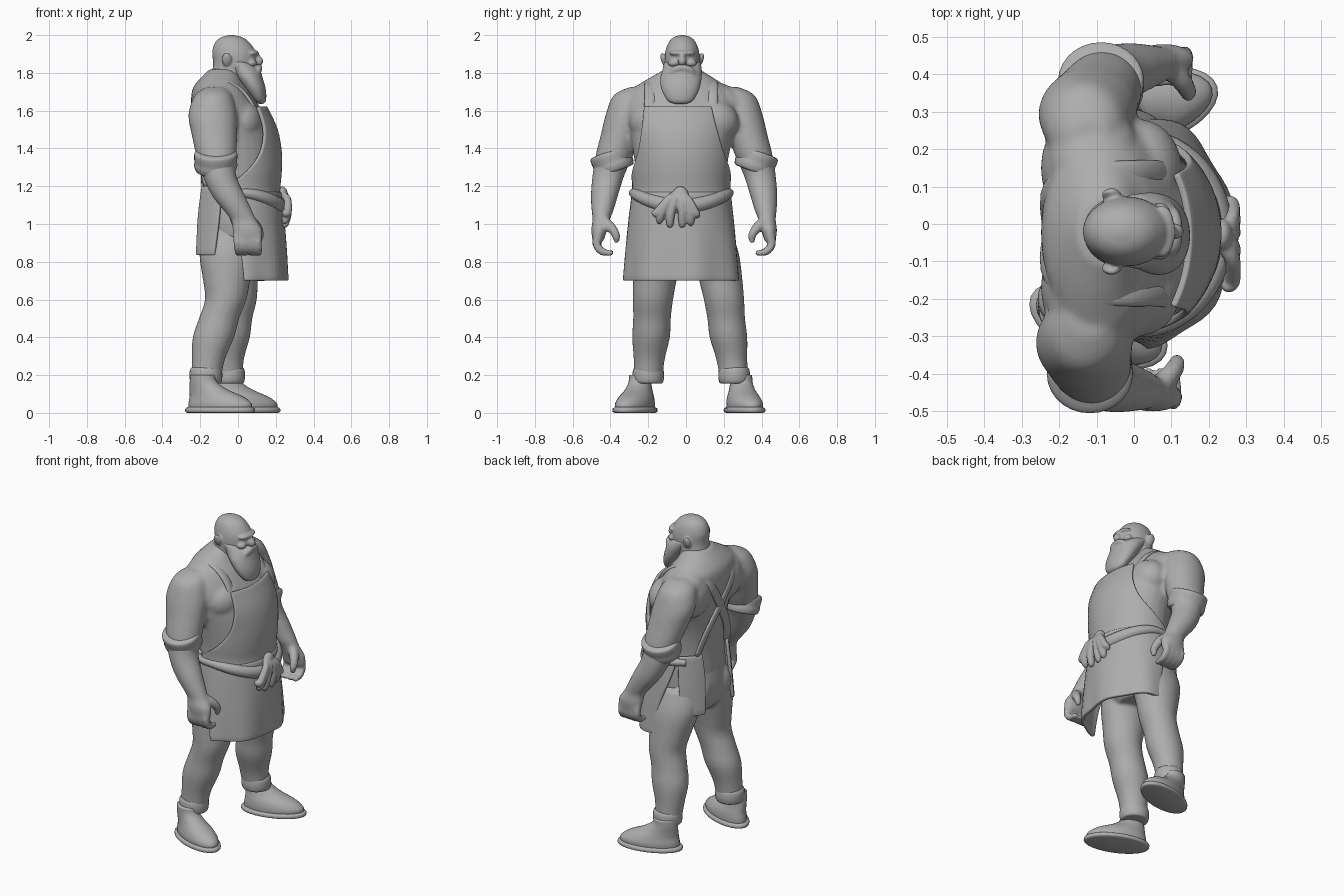
import bpy, bmesh, math
from mathutils import Vector, Matrix

grey = bpy.data.materials.new("clay_grey")
grey.diffuse_color = (0.42, 0.42, 0.42, 1)


def finish(name, bm, mat=None, solid=0, remesh=0):
    if mat:
        bm.transform(mat)
    bmesh.ops.recalc_face_normals(bm, faces=bm.faces[:])
    me = bpy.data.meshes.new(name)
    bm.to_mesh(me)
    bm.free()
    me.materials.append(grey)
    me.shade_smooth()
    ob = bpy.data.objects.new(name, me)
    bpy.context.collection.objects.link(ob)
    if solid:
        m = ob.modifiers.new("thickness", 'SOLIDIFY')
        m.thickness, m.offset = solid, 0
        b = ob.modifiers.new("soft_edge", 'BEVEL')
        b.width, b.segments = solid * 0.3, 2
    if remesh:
        r = ob.modifiers.new("blend", 'REMESH')
        r.mode, r.voxel_size, r.use_smooth_shade = 'VOXEL', remesh, True
        s = ob.modifiers.new("soften", 'SMOOTH')
        s.factor, s.iterations = 0.5, 6
    return ob


def spline(rows, n=4):
    """Catmull-Rom through tuples of numbers."""
    out = []
    for i in range(len(rows) - 1):
        q = [rows[max(i - 1, 0)], rows[i], rows[i + 1], rows[min(i + 2, len(rows) - 1)]]
        for k in range(n):
            t = k / n
            out.append([0.5 * (2 * b + (c - a) * t + (2 * a - 5 * b + 4 * c - d) * t * t
                               + (3 * b - a - 3 * c + d) * t ** 3) for a, b, c, d in zip(*q)])
    return out + [list(rows[-1])]


def skin(bm, rings, closed=True):
    vs = [[bm.verts.new(p) for p in r] for r in rings]
    n = len(vs[0])
    for a, b in zip(vs, vs[1:]):
        for i in range(n if closed else n - 1):
            j = (i + 1) % n
            bm.faces.new((a[i], a[j], b[j], b[i]))
    if closed:
        bm.faces.new(vs[0][::-1])
        bm.faces.new(vs[-1])


def loft(bm, rows, n=28):
    """Stacked oval sections: x, y, z, half depth, half width."""
    skin(bm, [[(x + a * math.cos(t), y + b * math.sin(t), z)
               for t in (2 * math.pi * i / n for i in range(n))]
              for x, y, z, a, b in spline(rows)])


def sheet(name, rows, solid=0.02, ripple=0, n=32):
    """Curved cloth: x, y, z, half depth, half width, start angle, end angle."""
    bm = bmesh.new()
    rings = []
    for x, y, z, a, b, t0, t1 in spline(rows):
        ring = []
        for i in range(n + 1):
            t = math.radians(t0 + (t1 - t0) * i / n)
            w = ripple * math.sin(7 * t) * max(0, 1.1 - z)
            ring.append((x + (a + w) * math.cos(t), y + (b + w) * math.sin(t), z))
        rings.append(ring)
    skin(bm, rings, False)
    return finish(name, bm, solid=solid)


def tube(bm, rows, n=12, flat=1.0):
    """Round tube along x, y, z, radius points."""
    pts = spline(rows)
    rings = []
    for i, p in enumerate(pts):
        d = (Vector(pts[min(i + 1, len(pts) - 1)][:3]) - Vector(pts[max(i - 1, 0)][:3])).normalized()
        u = d.cross(Vector((0, 1, 0)))
        u = (u if u.length > 0.15 else d.cross(Vector((1, 0, 0)))).normalized()
        v = d.cross(u)
        rings.append([Vector(p[:3]) + p[3] * (flat * math.cos(t) * u + math.sin(t) * v)
                      for t in (2 * math.pi * k / n for k in range(n))])
    skin(bm, rings)


def ball(bm, loc, size, rot=0):
    m = Matrix.Translation(loc) @ Matrix.Rotation(rot, 4, 'X') @ Matrix.Diagonal((*size, 1))
    bmesh.ops.create_uvsphere(bm, u_segments=20, v_segments=12, radius=1, matrix=m)


# torso, arms and hands blended into one skin
TORSO = [(-.01, -.02, .88, .16, .21), (-.01, -.025, 1.0, .19, .235), (0, -.025, 1.2, .195, .235),
         (.0, -.025, 1.35, .205, .25), (-.025, -.02, 1.5, .205, .28), (-.06, -.02, 1.6, .187, .30),
         (-.09, -.025, 1.7, .155, .27), (-.095, -.025, 1.755, .12, .20), (-.075, -.02, 1.82, .075, .09)]
ARM = [(-.12, .24, 1.725, .05, .05), (-.13, .27, 1.68, .10, .105), (-.135, .305, 1.58, .128, .11),
       (-.125, .337, 1.47, .12, .105), (-.115, .367, 1.37, .108, .10), (-.10, .40, 1.26, .09, .085),
       (-.05, .422, 1.15, .088, .072), (.0, .432, 1.07, .075, .058), (.03, .44, 1.02, .068, .045),
       (.05, .45, .97, .08, .042), (.055, .455, .91, .075, .03)]
bm = bmesh.new()
loft(bm, TORSO)
for s in (-1, 1):
    sy = lambda y: s * y - .01
    # the far arm hangs slightly further forward
    sx = lambda x, z: x + (.03 * min(1, max(0, (1.65 - z) / .3)) if s > 0 else 0)
    loft(bm, [(sx(x, z), sy(y), z, a, b) for x, y, z, a, b in ARM])
    for i in range(4):
        x = sx(-.005 + .036 * i, 0)
        tube(bm, [(x, sy(.458), .95, .022), (x + .003, sy(.464), .89, .022),
                  (x + .006, sy(.43), .852, .021), (x + .008, sy(.375), .845, .015)])
    tube(bm, [(sx(.06, 0), sy(.43), 1.02, .03), (sx(.10, 0), sy(.39), .985, .028),
              (sx(.115, 0), sy(.36), .94, .023), (sx(.11, 0), sy(.36), .90, .015)])
    # chest, shoulder blade and neck-to-shoulder masses
    ball(bm, (.02, sy(.15), 1.54), (.11, .14, .12))
    ball(bm, (-.15, sy(.16), 1.59), (.10, .14, .14))
    ball(bm, (-.11, sy(.20), 1.655), (.12, .16, .085), s * -.42)
finish("body", bm, remesh=.011)

# rolled sleeves
for s in (-1, 1):
    bm = bmesh.new()
    loft(bm, [(0, 0, -.055, .085, .08), (0, 0, -.05, .105, .10), (0, 0, -.025, .114, .108),
              (0, 0, .0, .113, .107), (0, 0, .035, .115, .108), (0, 0, .052, .109, .103),
              (0, 0, .058, .09, .085)])
    finish("sleeve_roll", bm, Matrix.Translation((-.118 + (.03 if s > 0 else 0), s * .38 - .01, 1.33))
           @ Matrix.Rotation(s * math.radians(-21), 4, 'X'))

# head
bm = bmesh.new()
loft(bm, [(-.06, -.02, 1.70, .11, .12), (-.05, -.02, 1.79, .092, .095), (-.02, -.02, 1.85, .112, .094),
          (-.022, -.02, 1.91, .115, .09), (-.03, -.02, 1.96, .092, .073), (-.033, -.02, 1.988, .058, .047),
          (-.035, -.02, 2.0, .012, .012)])
ball(bm, (.075, -.02, 1.905), (.036, .072, .017))
ball(bm, (.108, -.02, 1.862), (.026, .022, .026))
ball(bm, (.095, -.02, 1.885), (.022, .014, .03))
for s in (-1, 1):
    ball(bm, (.07, s * .045 - .02, 1.852), (.03, .032, .022))
    ball(bm, (-.06, s * .098 - .02, 1.87), (.027, .015, .038), s * -.3)
finish("head", bm, remesh=.006)

# beard and moustache
bm = bmesh.new()
loft(bm, [(.122, -.03, 1.636, .015, .035), (.113, -.03, 1.655, .036, .07), (.09, -.03, 1.71, .058, .1),
          (.06, -.027, 1.77, .072, .11), (.03, -.02, 1.82, .083, .104), (-.01, -.02, 1.86, .075, .097)])
for s in (-1, 1):
    tube(bm, [(.112, -.02, 1.83, .018), (.106, s * .04 - .02, 1.815, .02), (.085, s * .075 - .02, 1.775, .012)])
finish("beard", bm, remesh=.007)

# trousers: the far leg steps forward and out
LEG = [(-.05, .12, .98, .13, .11), (-.055, .145, .85, .15, .125), (-.06, .165, .7, .125, .115),
       (-.065, .175, .6, .11, .107), (-.10, .18, .5, .107, .1), (-.13, .185, .4, .11, .1),
       (-.157, .195, .28, .087, .082), (-.17, .2, .16, .078, .074)]
bm = bmesh.new()
loft(bm, [(-.04, -.02, .80, .11, .12), (-.045, -.02, .87, .165, .21), (-.03, -.02, 1.0, .18, .22),
          (0, -.02, 1.15, .18, .22)])
for s in (-1, 1):
    rows = []
    for x, y, z, a, b in LEG:
        f = (.98 - z) / .73 if s > 0 else 0
        rows.append((x + .105 * f, s * (y + .05 * f), z, a, b))
    loft(bm, rows)
    ball(bm, (-.12, s * .1 - .02, .95), (.10, .10, .11))
finish("trousers", bm, remesh=.011)

# trouser cuffs, shoes and soles
for s, ankle, foot, turn in ((-1, (-.17, -.2), (-.095, -.27), -23), (1, (-.05, .255), (.035, .31), 17)):
    bm = bmesh.new()
    x, y = ankle
    loft(bm, [(x, y, .155, .06, .06), (x, y, .16, .08, .077), (x, y, .19, .087, .084),
              (x, y, .225, .085, .081), (x, y, .24, .076, .073)])
    finish("trouser_cuff", bm)
    place = Matrix.Translation((*foot, 0)) @ Matrix.Rotation(math.radians(turn), 4, 'Z')
    bm = bmesh.new()
    loft(bm, [(0, 0, .0, .183, .085), (0, 0, .006, .195, .098), (0, 0, .022, .195, .098),
              (0, 0, .03, .183, .085)])
    finish("sole", bm, place)
    bm = bmesh.new()
    loft(bm, [(0, 0, .02, .178, .084), (0, 0, .05, .178, .086), (-.02, 0, .085, .152, .078),
              (-.06, .005 * s, .12, .11, .065), (-.09, .01 * s, .16, .077, .058), (-.095, .012 * s, .2, .067, .056)])
    finish("shoe", bm, place)

# apron
sheet("apron_bib", [(-.005, -.025, 1.14, .222, .255, -115, 115), (0, -.025, 1.2, .215, .25, -105, 105),
                    (0, -.025, 1.28, .222, .258, -78, 78), (0, -.025, 1.38, .222, .265, -58, 56),
                    (-.018, -.03, 1.5, .218, .285, -45, 42), (-.055, -.035, 1.62, .20, .30, -38, 34)])
sheet("apron_skirt", [(0, -.025, 1.17, .222, .25, -112, 112), (.005, -.025, 1.05, .228, .265, -104, 104),
                      (.02, -.022, .88, .225, .282, -93, 93), (.028, -.02, .70, .225, .297, -89, 89)],
      solid=.022, ripple=.02)
for s in (-1, 1):
    sheet("back_flap", [(-.01, -.02, 1.2, .205, .24, s * 113, s * 149), (-.02, -.02, 1.05, .212, .25, s * 111, s * 151),
                        (-.03, -.02, .835, .22, .262, s * 115, s * 148)], n=10)
    # shoulder straps crossing on the back
    bm = bmesh.new()
    tube(bm, [(.10, s * .165 - .03, 1.58, .03), (.055, s * .165 - .025, 1.665, .03), (-.01, s * .165 - .025, 1.73, .03),
              (-.10, s * .16 - .025, 1.755, .03), (-.19, s * .14 - .025, 1.715, .03), (-.238, s * .09 - .02, 1.62, .03),
              (-.228, -.02, 1.48, .03), (-.2, s * -.10 - .02, 1.33, .03), (-.17, s * -.15 - .02, 1.2, .03)], flat=.4)
    finish("apron_strap", bm)

# rolled waist cloth, dipping at the front
bm = bmesh.new()
rows = []
for i in range(21):
    t = math.radians(-125 + 12.5 * i)
    c = max(0, math.cos(t))
    rows.append((.222 * math.cos(t), -.025 + .255 * math.sin(t), 1.165 - .07 * c * c, .022 + .02 * c))
tube(bm, rows)
finish("waist_roll", bm)

# bow knot with hanging loops
bm = bmesh.new()
ball(bm, (.235, -.03, 1.15), (.03, .045, .05))
for y, z, r in ((-.165, 1.06, .02), (-.14, 1.02, .02), (-.085, 1.0, .02), (-.02, 1.0, .02),
                (.025, 1.01, .02), (.06, 1.05, .018)):
    m = (y - .03) / 2
    tube(bm, [(.235, -.03 + .2 * y, 1.16, .014), (.262, m, 1.13, r), (.262, .8 * y + .2 * m, 1.06, r + .003),
              (.25, y, z, r), (.245, y, z - .02, .008)])
finish("apron_knot", bm, remesh=.006)
